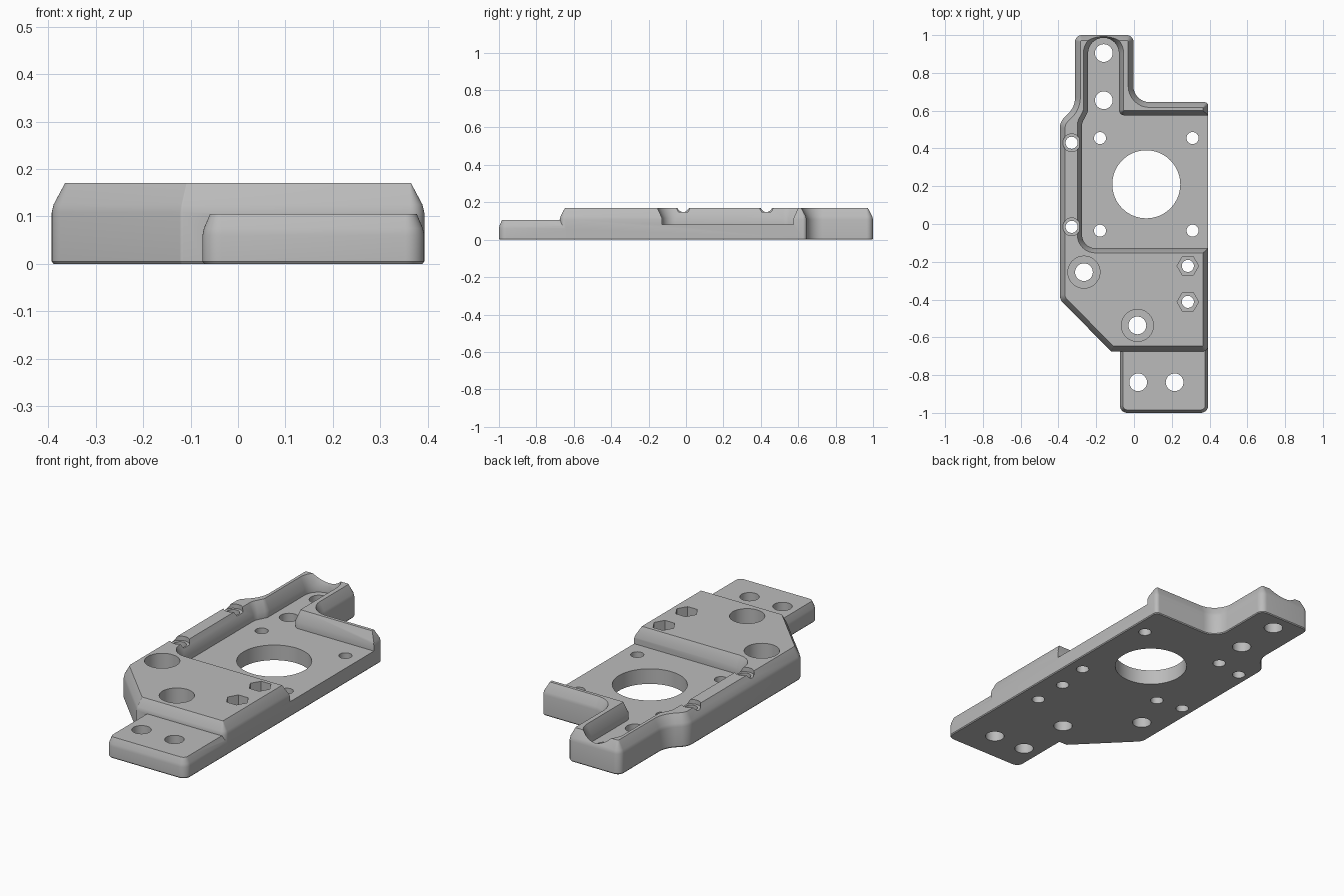
import bpy, bmesh
from math import pi
from mathutils import Vector, Matrix

if "Cube" in bpy.data.objects:
    bpy.data.objects.remove(bpy.data.objects["Cube"])

grey = bpy.data.materials.new("machined_grey")
grey.use_nodes = True
grey.diffuse_color = (0.5, 0.5, 0.5, 1)
grey.node_tree.nodes["Principled BSDF"].inputs["Base Color"].default_value = (0.5, 0.5, 0.5, 1)


def add_object(name, bm):
    bmesh.ops.recalc_face_normals(bm, faces=bm.faces[:])
    mesh = bpy.data.meshes.new(name)
    bm.to_mesh(mesh)
    bm.free()
    mesh.materials.append(grey)
    obj = bpy.data.objects.new(name, mesh)
    bpy.context.collection.objects.link(obj)
    return obj


def rounded_loop(corners, inset, steps=8):
    """Inset a counter-clockwise outline of (x, y, radius) and round its corners."""
    pts = [Vector(c[:2]) for c in corners]
    loop = []
    for i, p in enumerate(pts):
        d1 = (p - pts[i - 1]).normalized()
        d2 = (pts[(i + 1) % len(pts)] - p).normalized()
        n1, n2 = Vector((-d1.y, d1.x)), Vector((-d2.y, d2.x))
        miter = (n1 + n2) / (1 + n1.dot(n2))
        corner = p + miter * inset
        radius = corners[i][2]
        if radius == 0:
            loop.append(corner)
            continue
        side = 1 if d1.cross(d2) > 0 else -1
        radius = max(radius - side * inset, 0.002)
        centre = corner + miter * radius * side
        for k in range(steps + 1):
            loop.append(centre - n1.slerp(n2, k / steps) * radius * side)
    return loop


def loft(name, corners, levels):
    """Stack inset outlines at (height, inset) levels into a closed solid."""
    bm = bmesh.new()
    rings = [[bm.verts.new((q.x, q.y, z)) for q in rounded_loop(corners, inset)]
             for z, inset in levels]
    for low, high in zip(rings, rings[1:]):
        for i in range(len(low)):
            bm.faces.new((low[i - 1], low[i], high[i], high[i - 1]))
    bm.faces.new(rings[0][::-1])
    bm.faces.new(rings[-1])
    return add_object(name, bm)


def boolean(target, tool, operation):
    mod = target.modifiers.new(operation, 'BOOLEAN')
    mod.operation, mod.solver, mod.object = operation, 'EXACT', tool
    bpy.ops.object.select_all(action='DESELECT')
    target.select_set(True)
    bpy.context.view_layer.objects.active = target
    bpy.ops.object.modifier_apply(modifier=mod.name)
    bpy.data.objects.remove(tool)


def drill(target, x, y, radius, floor=-0.1, sides=32):
    bm = bmesh.new()
    bmesh.ops.create_cone(bm, cap_ends=True, segments=sides, radius1=radius, radius2=radius,
                          depth=0.3 - floor, matrix=Matrix.Translation((x, y, 0.15 + floor / 2))
                          @ Matrix.Rotation(pi / 2, 4, 'Z'))
    boolean(target, add_object("drill", bm), 'DIFFERENCE')


# Main body with chamfered top edge
outline = [(-0.393, -0.4, 0.06), (-0.12, -0.675, 0.01), (0.393, -0.675, 0.03),
           (0.393, 0.645, 0.02), (-0.003, 0.645, 0.085), (-0.003, 1, 0.035),
           (-0.312, 1, 0.035), (-0.312, 0.62, 0.12), (-0.393, 0.54, 0.08)]
plate = loft("mounting_plate", outline,
             [(0, 0.004), (0.005, 0), (0.108, 0), (0.125, 0.004), (0.17, 0.028)])

# Low front tab
tab = loft("front_tab", [(-0.075, -1, 0.04), (0.393, -1, 0.04), (0.393, -0.64, 0), (-0.075, -0.64, 0)],
           [(0, 0.004), (0.005, 0), (0.06, 0), (0.075, 0.003), (0.105, 0.016)])
boolean(plate, tab, 'UNION')

# Recessed pocket, open to the left side and running along the arm
pocket = loft("pocket", [(-0.275, -0.128, 0.07), (0.6, -0.128, 0), (0.6, 0.575, 0),
                         (-0.08, 0.575, 0.03), (-0.08, 0.985, 0.08), (-0.243, 0.985, 0.08),
                         (-0.243, 0.595, 0.06), (-0.275, 0.535, 0.06)],
              [(0.08, 0), (0.115, 0), (0.17, -0.025), (0.2, -0.039)])
boolean(plate, pocket, 'DIFFERENCE')

# Central bore and its four screw holes
drill(plate, 0.065, 0.21, 0.18, sides=64)
for x in (-0.18, 0.31):
    for y in (-0.035, 0.455):
        drill(plate, x, y, 0.032)

# Side rail holes with shallow seats
for y in (-0.015, 0.43):
    drill(plate, -0.33, y, 0.047, floor=0.147)
    drill(plate, -0.33, y, 0.032)

# Counterbored holes
for x, y in ((-0.265, -0.255), (0.018, -0.537)):
    drill(plate, x, y, 0.085, floor=0.08)
    drill(plate, x, y, 0.047)

# Hexagonal nut seats
for y in (-0.222, -0.412):
    drill(plate, 0.285, y, 0.057, floor=0.1, sides=6)
    drill(plate, 0.285, y, 0.032)

# Arm and tab holes
for x, y in ((-0.16, 0.905), (-0.16, 0.655), (0.022, -0.838), (0.215, -0.838)):
    drill(plate, x, y, 0.047)

plate.select_set(True)
bpy.context.view_layer.objects.active = plate
bpy.ops.object.shade_smooth_by_angle(angle=0.5)
